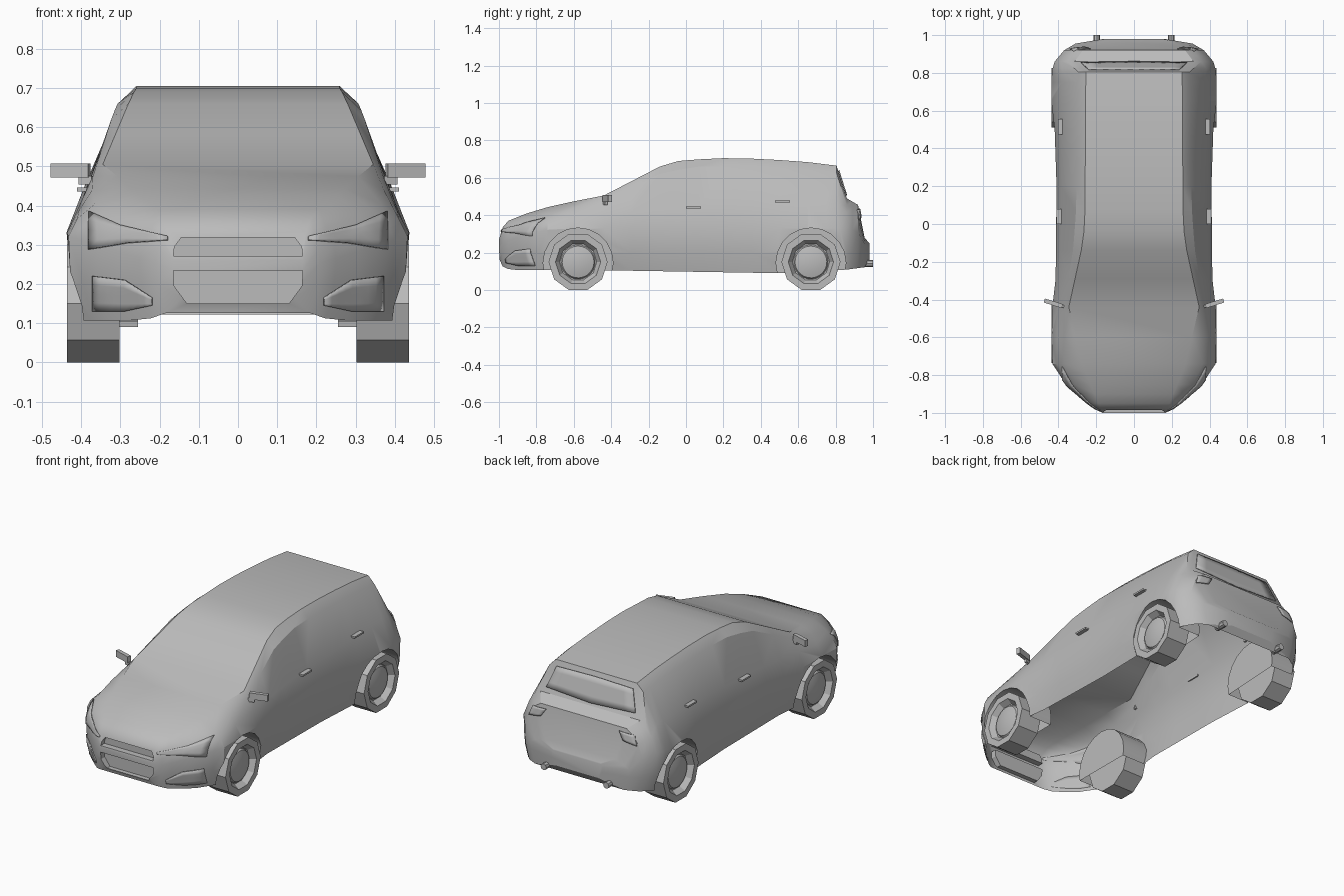
import bpy, bmesh, math
from mathutils import Vector, Matrix

cube = bpy.data.objects.get("Cube")
if cube:
    bpy.data.objects.remove(cube, do_unlink=True)

grey = bpy.data.materials.new("plain grey")
grey.use_nodes = True
grey.diffuse_color = (0.5, 0.5, 0.5, 1)
grey.node_tree.nodes["Principled BSDF"].inputs["Base Color"].default_value = grey.diffuse_color


def make(name, bm, smooth=False):
    """Turn a bmesh into a grey object."""
    bmesh.ops.recalc_face_normals(bm, faces=bm.faces[:])
    mesh = bpy.data.meshes.new(name)
    bm.to_mesh(mesh)
    bm.free()
    mesh.materials.append(grey)
    ob = bpy.data.objects.new(name, mesh)
    bpy.context.collection.objects.link(ob)
    if smooth:
        smooth_shade(ob)
    return ob


def smooth_shade(ob):
    bpy.ops.object.select_all(action='DESELECT')
    ob.select_set(True)
    bpy.context.view_layer.objects.active = ob
    bpy.ops.object.shade_smooth_by_angle(angle=math.radians(28))


def at(line, y):
    """Height or half width on a line at station y."""
    for (y0, a), (y1, b) in zip(line, line[1:]):
        if y <= y1:
            return a + (b - a) * (y - y0) / (y1 - y0)
    return line[-1][1]


def box(name, centre, size, turn=0.0):
    bm = bmesh.new()
    m = Matrix.Translation(centre) @ Matrix.Rotation(turn, 4, 'Z') @ Matrix.Diagonal((*size, 1))
    bmesh.ops.create_cube(bm, size=1, matrix=m)
    return make(name, bm)


def cylinder(name, centre, radius, depth, sides, axis):
    bm = bmesh.new()
    m = Matrix.Translation(centre) @ Matrix.Rotation(math.pi / 2, 4, axis)
    bmesh.ops.create_cone(bm, cap_ends=True, segments=sides, radius1=radius,
                          radius2=radius, depth=depth, matrix=m)
    return make(name, bm)


# Body lines: (station, half width) and (station, height), sill to roof edge
belt_x = [(-1, .165), (-.98, .21), (-.95, .25), (-.85, .36), (-.74, .432), (-.5, .44), (-.3, .415),
          (.2, .41), (.5, .42), (.65, .438), (.81, .435), (.86, .42), (.92, .37), (.955, .31), (.98, .16)]
belt_z = [(-1, .235), (-.98, .255), (-.85, .3), (-.7, .33), (.86, .33), (.92, .31), (.955, .245), (.98, .23)]
waist_x = [(-1, .165), (-.98, .205), (-.95, .245), (-.85, .345), (-.74, .41), (-.44, .4), (0, .385),
           (.6, .385), (.81, .38), (.86, .385), (.92, .345), (.955, .28), (.98, .155)]
waist_z = [(-1, .25), (-.98, .29), (-.85, .345), (-.7, .375), (-.44, .41), (0, .44), (.6, .47),
           (.81, .465), (.86, .415), (.92, .38), (.955, .26), (.98, .235)]
pillar_x = [(-1, .165), (-.98, .195), (-.95, .225), (-.85, .31), (-.72, .375), (-.44, .37), (-.12, .32),
            (.1, .305), (.6, .3), (.805, .295), (.86, .355), (.92, .315), (.955, .25), (.98, .15)]
pillar_z = [(-1, .26), (-.98, .32), (-.95, .345), (-.85, .375), (-.7, .415), (-.44, .475), (-.12, .63),
            (.1, .665), (.6, .65), (.805, .625), (.86, .455), (.92, .425), (.955, .272), (.98, .243)]
roof_x = [(-1, .165), (-.98, .175), (-.75, .27), (-.44, .345), (-.12, .275), (0, .26),
          (.805, .255), (.86, .315), (.92, .27), (.955, .22), (.98, .15)]
roof_z = [(-1, .27), (-.98, .335), (-.95, .37), (-.85, .41), (-.7, .455), (-.44, .505), (-.14, .66),
          (-.04, .69), (.15, .705), (.3, .705), (.6, .69), (.805, .665), (.86, .49), (.92, .455),
          (.955, .28), (.98, .25)]
lower_z = [(-1, .2), (.98, .2)]
sill_z = [(-1, .17), (-.975, .115), (-.9, .107), (-.4, .105), (.5, .09), (.85, .108), (.955, .122), (.98, .16)]
stations = [-1, -.98, -.95, -.9, -.85, -.79, -.74, -.6, -.44, -.29, -.14, -.04, .07, .2,
            .35, .5, .65, .75, .805, .825, .86, .89, .92, .955, .98]

# Body shell, lofted from cross sections
bm = bmesh.new()
rings = []
for y in stations:
    wide = at(belt_x, y)
    half = [(wide - .027, at(sill_z, y)), (wide - .005, at(lower_z, y)), (wide, at(belt_z, y)),
            (at(waist_x, y), at(waist_z, y)), (at(pillar_x, y), at(pillar_z, y)),
            (at(roof_x, y), at(roof_z, y))]
    section = half + [(-x, z) for x, z in reversed(half)]
    rings.append([bm.verts.new((x, y, z)) for x, z in section])
for a, b in zip(rings, rings[1:]):
    for i in range(len(a)):
        j = (i + 1) % len(a)
        bm.faces.new((a[i], a[j], b[j], b[i]))
bm.faces.new(rings[0])
bm.faces.new(rings[-1])
body = make("body_shell", bm)

# Cutters for wheel wells and grilles
wheel_y = (-.577, .668)
cutters = []
for y in wheel_y:
    for side in (-1, 1):
        cutters.append(cylinder("well_cutter", (side * .43, y, .145), .187, .35, 20, 'Y'))
upper_grille = [(.145, .318), (.162, .295), (.165, .272)]
lower_grille = [(.165, .235), (.163, .195), (.13, .15)]
for half in (upper_grille, lower_grille):
    bm = bmesh.new()
    outline = half + [(-x, z) for x, z in reversed(half)]
    face = bm.faces.new([bm.verts.new((x, -1.1, z)) for x, z in outline])
    moved = bmesh.ops.extrude_face_region(bm, geom=[face])["geom"]
    bmesh.ops.translate(bm, vec=(0, .135, 0), verts=[v for v in moved if isinstance(v, bmesh.types.BMVert)])
    cutters.append(make("grille_cutter", bm))
bpy.context.view_layer.objects.active = body
for cutter in cutters:
    mod = body.modifiers.new("cut", 'BOOLEAN')
    mod.operation, mod.solver, mod.object = 'DIFFERENCE', 'EXACT', cutter
    bpy.ops.object.modifier_apply(modifier=mod.name)
for cutter in cutters:
    bpy.data.objects.remove(cutter, do_unlink=True)

# Open underside
bm = bmesh.new()
bm.from_mesh(body.data)
floor = [f for f in bm.faces if f.normal.z < -.9 and f.calc_center_median().z < .125]
bmesh.ops.delete(bm, geom=floor, context='FACES')
bm.to_mesh(body.data)
bm.free()
smooth_shade(body)
bpy.context.view_layer.update()


def panel(name, upper, lower, front):
    """Thin plate laid on the body between two lines seen along y."""
    way = Vector((0, 1 if front else -1, 0))
    bm = bmesh.new()
    rows, steps = 4, 4
    grid = []
    for i in range((len(upper) - 1) * steps + 1):
        k = min(i // steps, len(upper) - 2)
        t = i / steps - k
        top = Vector(upper[k]).lerp(Vector(upper[k + 1]), t)
        low = Vector(lower[k]).lerp(Vector(lower[k + 1]), t)
        column = []
        for r in range(rows + 1):
            p = top.lerp(low, r / rows)
            hit, spot, _, _ = body.ray_cast(Vector((p.x, 0, p.y)) - way * 2, way)
            column.append(bm.verts.new(spot - way * .004) if hit else None)
        grid.append(column)
    for a, b in zip(grid, grid[1:]):
        for r in range(rows):
            quad = (a[r], a[r + 1], b[r + 1], b[r])
            if all(quad):
                bm.faces.new(quad)
    ob = make(name, bm, True)
    mod = ob.modifiers.new("thickness", 'SOLIDIFY')
    mod.thickness, mod.offset = .006, 0


# Rear window and paired lamps
panel("rear_window", [(-.24, .635), (0, .64), (.24, .635)], [(-.28, .52), (0, .505), (.28, .52)], False)
for side, label in ((1, "left"), (-1, "right")):
    def flip(points):
        return [(side * x, z) for x, z in points]
    panel(label + "_headlight", flip([(.18, .322), (.3, .35), (.38, .385)]),
          flip([(.18, .312), (.28, .305), (.38, .288)]), True)
    panel(label + "_fog_lamp", flip([(.22, .165), (.29, .21), (.37, .22)]),
          flip([(.22, .145), (.29, .13), (.37, .13)]), True)
    panel(label + "_tail_lamp", flip([(.23, .435), (.32, .43)]), flip([(.26, .39), (.34, .375)]), False)

    # Mirrors, door handles and exhausts
    box(label + "_mirror", (side * .427, -.42, .489), (.1, .022, .036), side * .3)
    box(label + "_mirror_stalk", (side * .388, -.432, .465), (.035, .014, .022), side * .3)
    box(label + "_front_handle", (side * .395, .04, .441), (.03, .08, .01))
    box(label + "_rear_handle", (side * .388, .515, .474), (.03, .08, .01))
    cylinder(label + "_exhaust", (side * .197, .965, .142), .018, .07, 8, 'X')

    # Wheels: a ten sided turned tyre and a domed hub
    for y, end in zip(wheel_y, ("front", "rear")):
        tyre = [(.302, 0), (.302, .158), (.436, .158), (.436, .121), (.405, .1), (.405, 0)]
        hub = [(.403, .093), (.415, .085), (.424, .05), (.427, 0)]
        for part, profile, sides in (("wheel", tyre, 10), ("hub", hub, 24)):
            bm = bmesh.new()
            start = Matrix.Rotation(math.pi / 10, 3, 'X')
            verts = [bm.verts.new(start @ Vector((x, 0, r))) for x, r in profile]
            edges = [bm.edges.new(pair) for pair in zip(verts, verts[1:])]
            bmesh.ops.spin(bm, geom=verts + edges, cent=(0, 0, 0), axis=(1, 0, 0),
                           angle=math.tau, steps=sides, use_merge=True)
            bmesh.ops.remove_doubles(bm, verts=bm.verts[:], dist=.0005)
            bmesh.ops.scale(bm, vec=(side, 1, 1), verts=bm.verts[:])
            bmesh.ops.translate(bm, vec=(0, y, .15), verts=bm.verts[:])
            make(f"{end}_{label}_{part}", bm, part == "hub")
